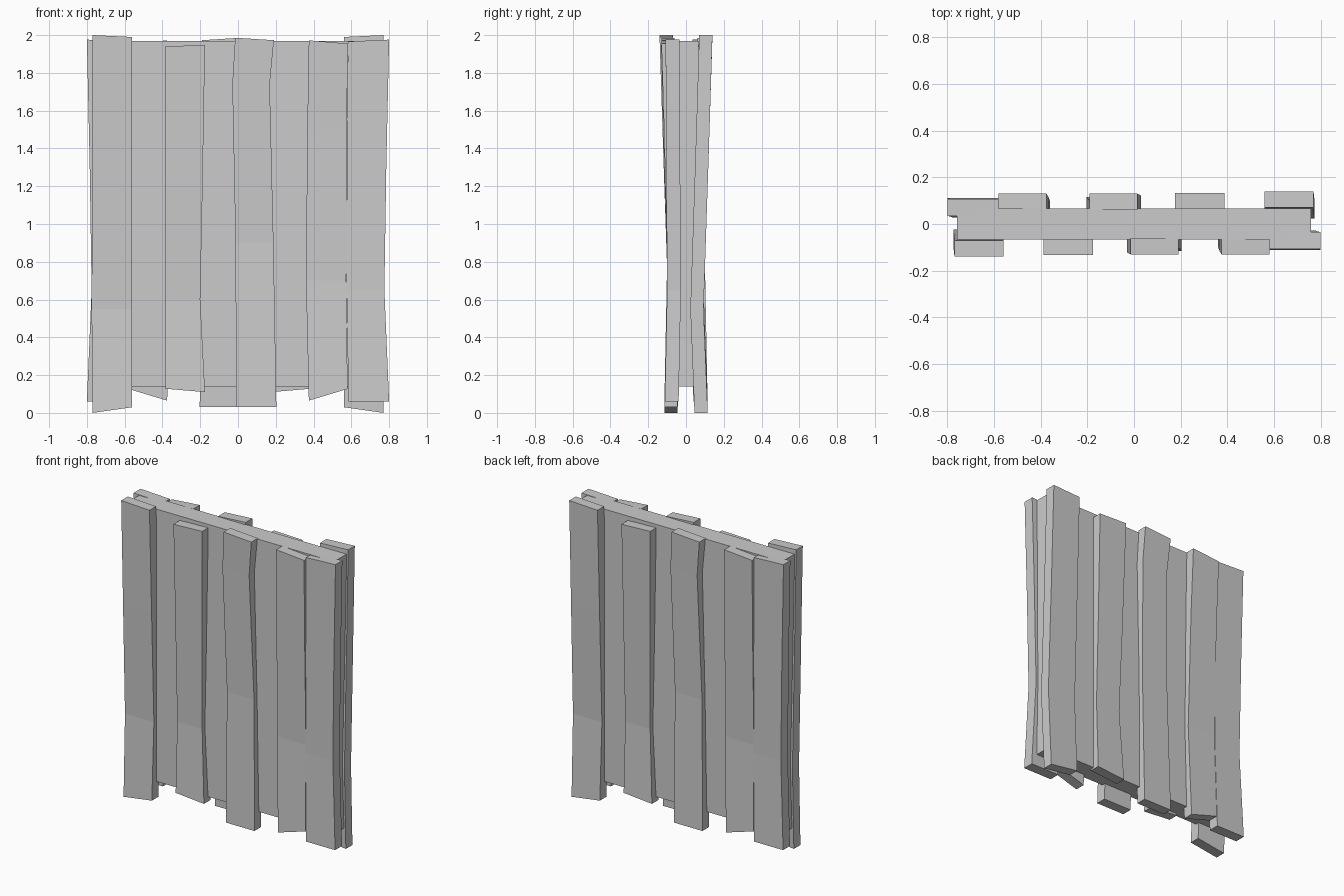
import bpy, bmesh, math
from mathutils import Matrix

if "Cube" in bpy.data.objects:
    bpy.data.objects.remove(bpy.data.objects["Cube"])

wood = bpy.data.materials.new("plain grey")
wood.diffuse_color = (0.6, 0.6, 0.6, 1)
wood.use_nodes = True
wood.node_tree.nodes["Principled BSDF"].inputs["Base Color"].default_value = wood.diffuse_color


def finish(name, bm):
    bmesh.ops.recalc_face_normals(bm, faces=bm.faces)
    me = bpy.data.meshes.new(name)
    bm.to_mesh(me)
    bm.free()
    me.materials.append(wood)
    ob = bpy.data.objects.new(name, me)
    bpy.context.collection.objects.link(ob)
    return ob


def plank(name, rows, thick, turn):
    """Bent board from rows of (z left, z right, x left, x right, outer y)."""
    bm = bmesh.new()
    rings = []
    for zl, zr, x0, x1, y in rows:
        pts = [(x0, y, zl), (x1, y, zr), (x1, y + thick, zr), (x0, y + thick, zl)]
        rings.append([bm.verts.new(p) for p in pts])
    for a, b in zip(rings, rings[1:]):
        for i in range(4):
            j = (i + 1) % 4
            bm.faces.new((a[i], a[j], b[j], b[i]))
    bm.faces.new(rings[0])
    bm.faces.new(rings[-1][::-1])
    if turn:
        bmesh.ops.rotate(bm, verts=bm.verts, cent=(0, 0, 0),
                         matrix=Matrix.Rotation(math.pi, 3, 'Z'))
    finish(name, bm)


# Core slab
bm = bmesh.new()
bmesh.ops.create_cube(bm, size=1, matrix=Matrix.Translation((0, 0, 1.055))
                      @ Matrix.Diagonal((1.52, 0.132, 1.83, 1)))
finish("core_slab", bm)

# Uneven planks, top row to bottom row
planks = {
    "left_edge_plank": (0.07, [(2.0, 1.99, -0.77, -0.56, -0.14),
                               (1.3, 1.3, -0.772, -0.56, -0.118),
                               (0.55, 0.55, -0.775, -0.56, -0.093),
                               (0.0, 0.03, -0.77, -0.56, -0.115)]),
    "left_plank": (0.07, [(1.94, 1.948, -0.387, -0.175, -0.132),
                          (1.18, 1.18, -0.385, -0.188, -0.112),
                          (0.6, 0.6, -0.385, -0.2, -0.095),
                          (0.128, 0.11, -0.385, -0.175, -0.112)]),
    "middle_plank": (0.07, [(1.986, 1.973, -0.015, 0.19, -0.13),
                            (1.74, 1.74, -0.03, 0.168, -0.122),
                            (0.9, 0.9, -0.013, 0.188, -0.098),
                            (0.03, 0.03, -0.01, 0.203, -0.115)]),
    "right_plank": (0.07, [(1.972, 1.955, 0.375, 0.582, -0.13),
                           (1.5, 1.5, 0.367, 0.575, -0.116),
                           (0.7, 0.7, 0.36, 0.573, -0.097),
                           (0.065, 0.127, 0.375, 0.58, -0.112)]),
    "right_edge_plank": (0.073, [(1.966, 1.976, 0.582, 0.80, -0.108),
                                 (1.3, 1.3, 0.576, 0.785, -0.104),
                                 (0.65, 0.65, 0.575, 0.775, -0.1),
                                 (0.06, 0.06, 0.585, 0.80, -0.112)]),
}
# Same set on both sides, half a turn apart
for side, turn in (("front", False), ("back", True)):
    for name, (thick, rows) in planks.items():
        plank(side + "_" + name, rows, thick, turn)
